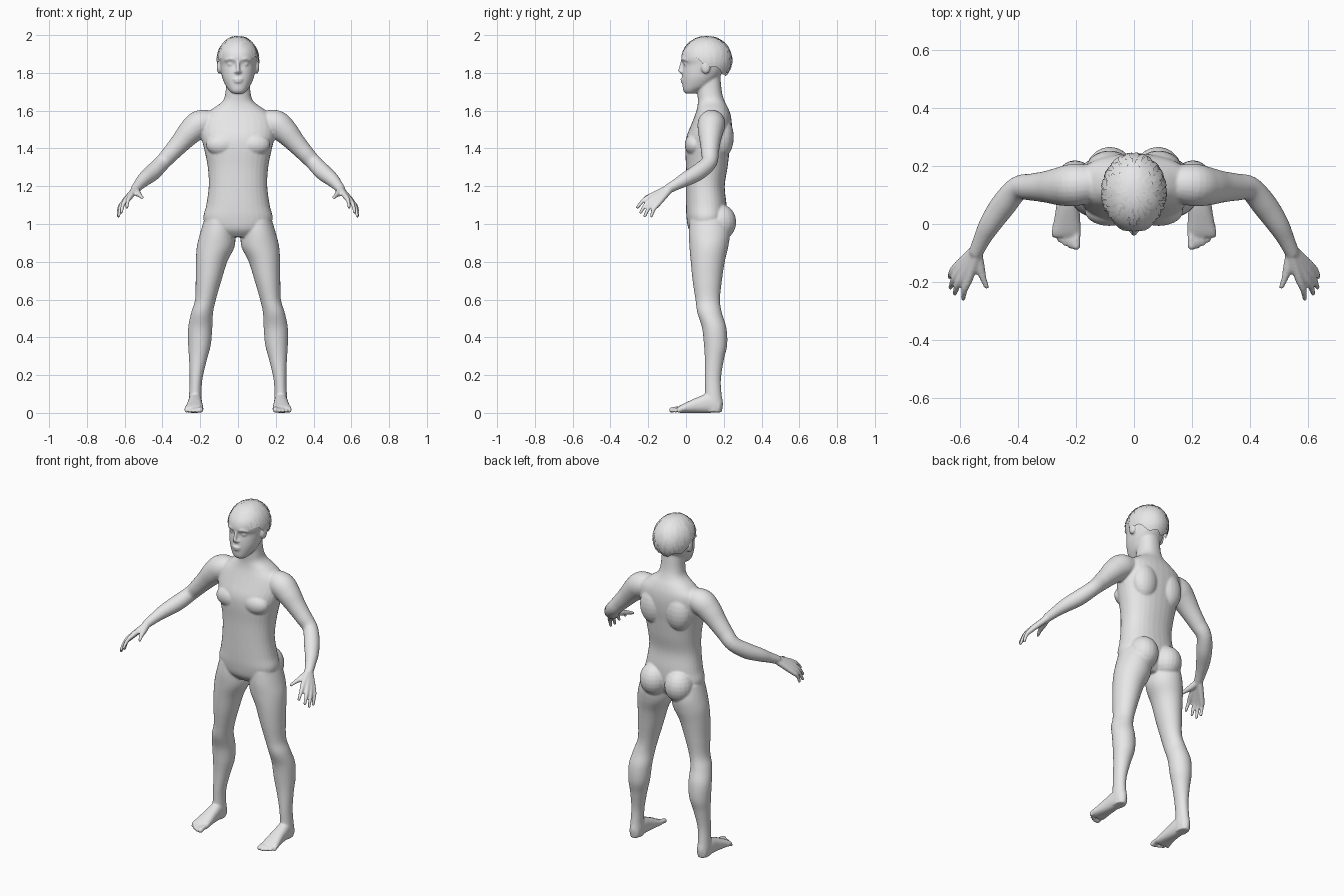
import bpy, bmesh, math, random
from mathutils import Vector, Matrix

if "Cube" in bpy.data.objects:
    bpy.data.objects.remove(bpy.data.objects["Cube"])

random.seed(4)
grey = bpy.data.materials.new("plain grey")
grey.diffuse_color = (0.8, 0.8, 0.8, 1)
grey.use_nodes = True
grey.node_tree.nodes["Principled BSDF"].inputs["Base Color"].default_value = grey.diffuse_color


def spline(rows, steps=5):
    """Smooth interpolation through rows of numbers."""
    out = []
    for i in range(len(rows) - 1):
        a, b, c, d = (rows[max(0, min(len(rows) - 1, i + k))] for k in (-1, 0, 1, 2))
        for s in range(steps):
            t = s / steps
            out.append([0.5 * (2 * q + (r - p) * t + (2 * p - 5 * q + 4 * r - w) * t * t
                               + (3 * q - p - 3 * r + w) * t ** 3)
                        for p, q, r, w in zip(a, b, c, d)])
    return out + [list(rows[-1])]


def skin(bm, rings):
    """Closed surface through rings of points."""
    loops = [[bm.verts.new(p) for p in ring] for ring in rings]
    n = len(loops[0])
    faces = [bm.faces.new((a[i], a[(i + 1) % n], b[(i + 1) % n], b[i]))
             for a, b in zip(loops, loops[1:]) for i in range(n)]
    faces += [bm.faces.new(loops[0]), bm.faces.new(loops[-1])]
    bmesh.ops.recalc_face_normals(bm, faces=faces)


def loft(bm, rows, axis="z", power=2.0, n=32):
    """Rows: position along axis, centre x, half width, low edge, high edge."""
    rings = []
    for t, cx, hw, lo, hi in spline(rows):
        ring = []
        for i in range(n):
            a = 2 * math.pi * i / n
            c, s = (math.copysign(abs(f) ** (2 / power), f) for f in (math.cos(a), math.sin(a)))
            x, w = cx + hw * c, (lo + hi) / 2 + (hi - lo) / 2 * s
            ring.append((x, w, t) if axis == "z" else (x, t, w))
        rings.append(ring)
    skin(bm, rings)


def ball(bm, centre, radii):
    m = Matrix.Translation(centre) @ Matrix.Diagonal((*radii, 1))
    bmesh.ops.create_uvsphere(bm, u_segments=20, v_segments=12, radius=1, matrix=m)


def limb(bm, rows, n=16):
    """Round tube through x, y, z, radius, with rounded ends."""
    pts = spline(rows)
    rings = []
    for i, p in enumerate(pts):
        t = Vector(pts[min(i + 1, len(pts) - 1)][:3]) - Vector(pts[max(i - 1, 0)][:3])
        u = t.cross(Vector((0.3, 0.2, 1))).normalized()
        v = t.cross(u).normalized()
        rings.append([Vector(p[:3]) + p[3] * (u * math.cos(k * math.tau / n) + v * math.sin(k * math.tau / n))
                      for k in range(n)])
    skin(bm, rings)
    for p in (pts[0], pts[-1]):
        ball(bm, p[:3], [p[3]] * 3)


def make(name, bm):
    me = bpy.data.meshes.new(name)
    bm.to_mesh(me)
    bm.free()
    me.materials.append(grey)
    ob = bpy.data.objects.new(name, me)
    bpy.context.collection.objects.link(ob)
    return ob


body = bmesh.new()

# torso and neck
loft(body, [(.93, 0, .09, .05, .17), (.97, 0, .155, .015, .2), (1.03, 0, .183, .003, .215),
            (1.1, 0, .168, 0, .215), (1.2, 0, .155, 0, .205), (1.3, 0, .16, 0, .22),
            (1.4, 0, .18, -.004, .232), (1.46, 0, .195, .002, .24), (1.52, 0, .2, .025, .243),
            (1.57, 0, .185, .045, .238), (1.61, 0, .135, .058, .225), (1.65, 0, .082, .063, .205),
            (1.7, 0, .066, .06, .19), (1.8, 0, .06, .06, .18)], power=2.25)

# head
loft(body, [(1.69, 0, .028, -.002, .05), (1.705, 0, .045, -.014, .08), (1.73, 0, .064, -.018, .13),
            (1.77, 0, .082, -.02, .17), (1.81, 0, .091, -.018, .2), (1.845, 0, .096, -.014, .215),
            (1.875, 0, .099, -.026, .222), (1.92, 0, .098, -.014, .222), (1.96, 0, .075, .02, .195),
            (1.985, 0, .045, .055, .165)], power=2.15)

# nose and lips
limb(body, [(0, -.018, 1.865, .008), (0, -.025, 1.84, .009), (0, -.03, 1.812, .011)])
ball(body, (0, -.022, 1.805), (.019, .013, .01))
ball(body, (0, -.02, 1.766), (.024, .01, .007))
ball(body, (0, -.019, 1.754), (.021, .01, .008))

for s in (1, -1):
    # eyes, brows and ears
    ball(body, (s * .037, -.001, 1.846), (.017, .011, .009))
    limb(body, [(s * .018, -.019, 1.871, .007), (s * .04, -.015, 1.875, .007), (s * .064, .004, 1.868, .007)])
    ball(body, (s * .1, .105, 1.83), (.013, .025, .035))

    # chest, shoulder blades and seat
    ball(body, (s * .085, .045, 1.42), (.085, .052, .06))
    ball(body, (s * .085, .19, 1.46), (.08, .063, .11))
    ball(body, (s * .083, .18, 1.01), (.083, .086, .095))

    # arm
    limb(body, [(s * .13, .14, 1.54, .06), (s * .2, .135, 1.53, .073), (s * .25, .13, 1.49, .067),
                (s * .3, .128, 1.435, .055), (s * .35, .127, 1.38, .047), (s * .4, .122, 1.326, .042),
                (s * .45, .065, 1.275, .044), (s * .495, 0, 1.238, .038),
                (s * .522, -.05, 1.21, .03), (s * .543, -.095, 1.185, .025)], 24)

    # palm and fingers
    for k, (knuckle, tip) in enumerate([((.568, -.188, 1.147), (.588, -.257, 1.088)),
                                        ((.59, -.18, 1.132), (.617, -.24, 1.062)),
                                        ((.605, -.168, 1.117), (.631, -.218, 1.042)),
                                        ((.614, -.15, 1.104), (.634, -.183, 1.042))]):
        mid = [(a + b) / 2 + d for a, b, d in zip(knuckle, tip, (.005, -.004, .006))]
        limb(body, [(s * (.538 + .005 * k), -.095, 1.19 - .006 * k, .018),
                    (s * knuckle[0], knuckle[1], knuckle[2], .0145),
                    (s * mid[0], mid[1], mid[2], .011), (s * tip[0], tip[1], tip[2], .0085)])
    limb(body, [(s * .54, -.105, 1.178, .019), (s * .53, -.15, 1.162, .017),
                (s * .52, -.185, 1.152, .012), (s * .508, -.216, 1.14, .009)])

    # leg
    loft(body, [(z, s * cx, hw, lo, hi) for z, cx, hw, lo, hi in [
        (1.02, .1, .08, .02, .22), (.95, .108, .093, .015, .232), (.88, .118, .1, .018, .224),
        (.8, .14, .083, .025, .205), (.7, .156, .068, .035, .19), (.6, .172, .055, .05, .18),
        (.53, .19, .058, .06, .19), (.45, .2, .064, .085, .214), (.36, .204, .06, .095, .218),
        (.28, .212, .047, .1, .2), (.18, .222, .034, .1, .185), (.1, .226, .033, .1, .188),
        (.05, .226, .035, .09, .196), (.005, .226, .031, .1, .19)]])

    # foot and toes
    loft(body, [(y, s * cx, hw, lo, hi) for y, cx, hw, lo, hi in [
        (.18, .226, .03, .002, .07), (.12, .227, .036, 0, .1), (.06, .228, .04, 0, .082),
        (0, .231, .047, 0, .055), (-.03, .233, .051, 0, .04), (-.045, .233, .047, .004, .03)]], "y", 2.4)
    for k in range(5):
        x, r = .198 + .019 * k, .015 if k == 0 else .0105 - .0005 * k
        tip = (-.075, -.076, -.068, -.056, -.04)[k]
        limb(body, [(s * x, -.01, .022, r), (s * x, tip + .02, .02, r * .9), (s * (x + .001), tip, r, r)])

# blend all body parts into one smooth skin
figure = make("body", body)
remesh = figure.modifiers.new("blend", "REMESH")
remesh.mode = "VOXEL"
remesh.voxel_size = 0.0055
remesh.use_smooth_shade = True
soften = figure.modifiers.new("soften", "SMOOTH")
soften.factor = 0.5
soften.iterations = 5


def scalp(az, v, lift=0.0):
    """Point on the hair surface: v is 0 at the crown, 1 at the hairline; az 0 faces front."""
    f = (1 - math.cos(az)) / 2
    low = math.radians(24 - 52 * f ** 0.7 - 10 * f * f + 5 * math.sin(7 * az))
    el = math.pi / 2 + (low - math.pi / 2) * v
    r = 1 + lift
    return Vector((.111 * r * math.cos(el) * math.sin(az),
                   .11 - .133 * r * math.cos(el) * math.cos(az),
                   1.868 + .126 * r * math.sin(el)))


# hair cap
cap = bmesh.new()
rings = [[cap.verts.new(scalp(i * math.tau / 48, v / 12)) for i in range(48)] for v in range(1, 13)]
for a, b in zip(rings, rings[1:]):
    for i in range(48):
        cap.faces.new((a[i], b[i], b[(i + 1) % 48], a[(i + 1) % 48]))
cap.faces.new(rings[0])
bmesh.ops.recalc_face_normals(cap, faces=cap.faces[:])
for f in cap.faces:
    f.smooth = True
make("hair_cap", cap)

# layered locks of hair, each a short curved strip lifting at its end
locks = bmesh.new()
for row in range(8):
    count = 8 + 4 * row
    for k in range(count):
        az = (k + random.uniform(.2, .8)) * math.tau / count
        v0 = .04 + row * .108
        twist = random.uniform(-.12, .12)
        width = .7 * math.pi / count
        pairs = []
        for j in range(5):
            t = j / 4
            v = min(v0 + .2 * t, 1.04)
            lift = .008 + .034 * t * (1 - .35 * t)
            w = width * (1 - .55 * t)
            pairs.append([locks.verts.new(scalp(az + twist * t + d * w, v, lift)) for d in (-1, 1)])
        for a, b in zip(pairs, pairs[1:]):
            locks.faces.new((a[0], b[0], b[1], a[1])).smooth = True
make("hair_locks", locks)
